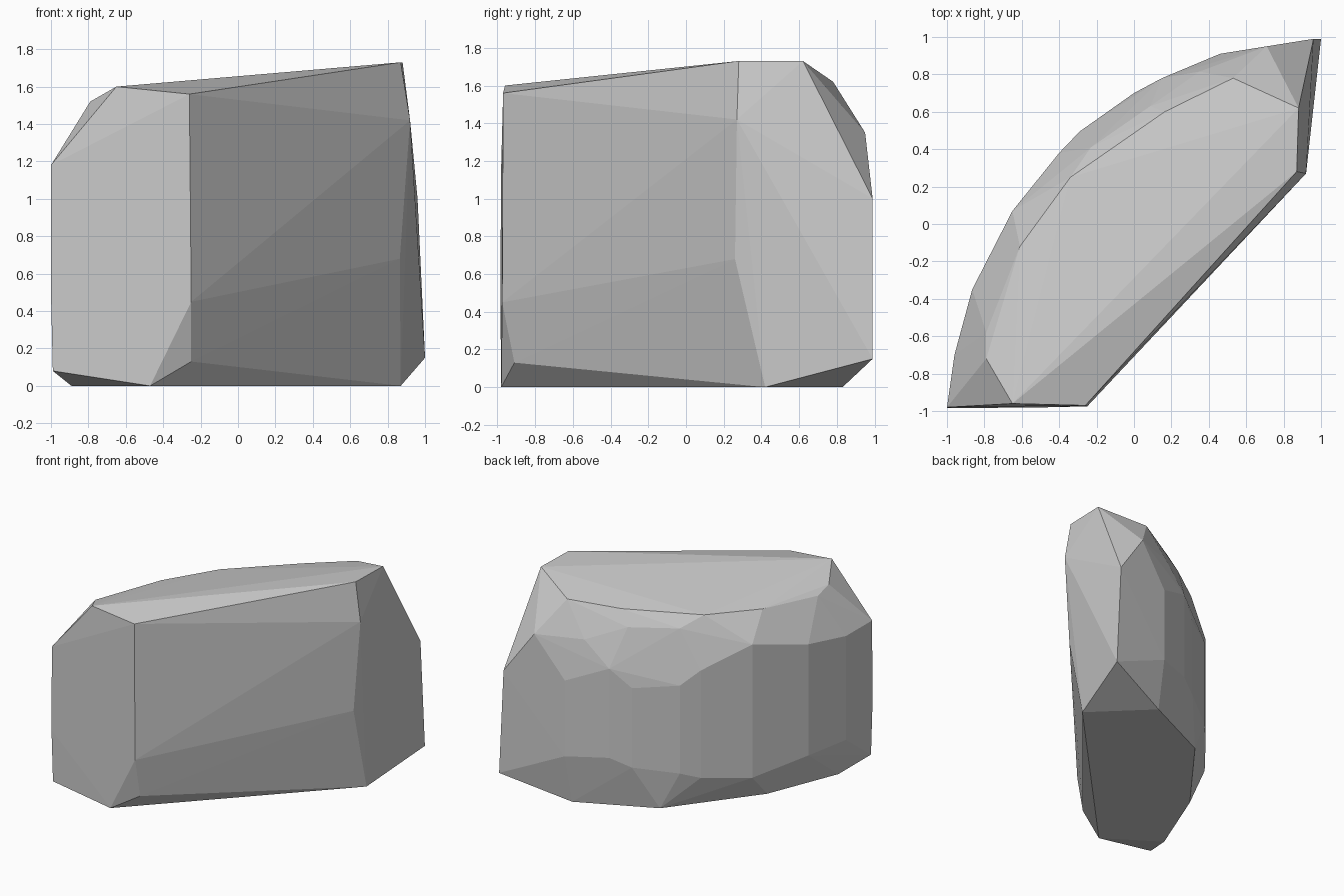
import bpy, bmesh

# Split front face: the two long upright edges, top to bottom
front_edges = [(-.26, -.97, 1.56), (-.25, -.975, .45), (-.25, -.91, .13),
               (.87, .28, 1.73), (.92, .27, 1.42), (.865, .26, .68)]

# Pointed left and right ends
left_end = [(-1, -.98, 1.18), (-1, -.985, .5), (-.99, -.98, .08),
            (-.65, -.96, 1.6), (-.79, -.72, 1.52)]
right_end = [(1, .99, .15), (.96, .99, 1.0), (.88, .62, 1.73),
             (.71, .95, 1.35), (.53, .78, 1.62)]

# Flat base outline
base = [(-.47, -.98), (.87, .42), (.45, .83), (-.15, .55), (-.655, -.115), (-.89, -.70)]

# Curved back wall: plan position, then lower and upper height
back_wall = [(-.96, -.70, .3, 1.15), (-.865, -.35, .28, 1.19), (-.65, .07, .2, 1.29),
             (-.40, .38, .25, 1.13), (-.29, .495, .3, 1.02), (0, .70, .35, 1.0),
             (.15, .78, .42, 1.15), (.46, .91, .4, 1.02)]

# Rounded shoulder and top rim along the back
shoulder = [(.35, .815, 1.35), (.087, .63, 1.45), (-.23, .41, 1.44), (-.435, .21, 1.425)]
rim = [(.164, .60, 1.57), (-.34, .25, 1.52), (-.61, -.12, 1.5), (-.79, -.58, 1.48)]

points = front_edges + left_end + right_end + shoulder + rim
points += [(x, y, 0) for x, y in base]
for x, y, low, high in back_wall:
    points += [(x, y, low), (x, y, high)]

# Wrap everything in one faceted convex skin
bm = bmesh.new()
for p in points:
    bm.verts.new(p)
bmesh.ops.convex_hull(bm, input=bm.verts[:])
bmesh.ops.delete(bm, geom=[v for v in bm.verts if not v.link_faces], context='VERTS')
bmesh.ops.dissolve_limit(bm, angle_limit=.01, verts=bm.verts[:], edges=bm.edges[:])
bmesh.ops.recalc_face_normals(bm, faces=bm.faces[:])
mesh = bpy.data.meshes.new("rock")
bm.to_mesh(mesh)
bm.free()
bpy.context.collection.objects.link(bpy.data.objects.new("rock", mesh))
